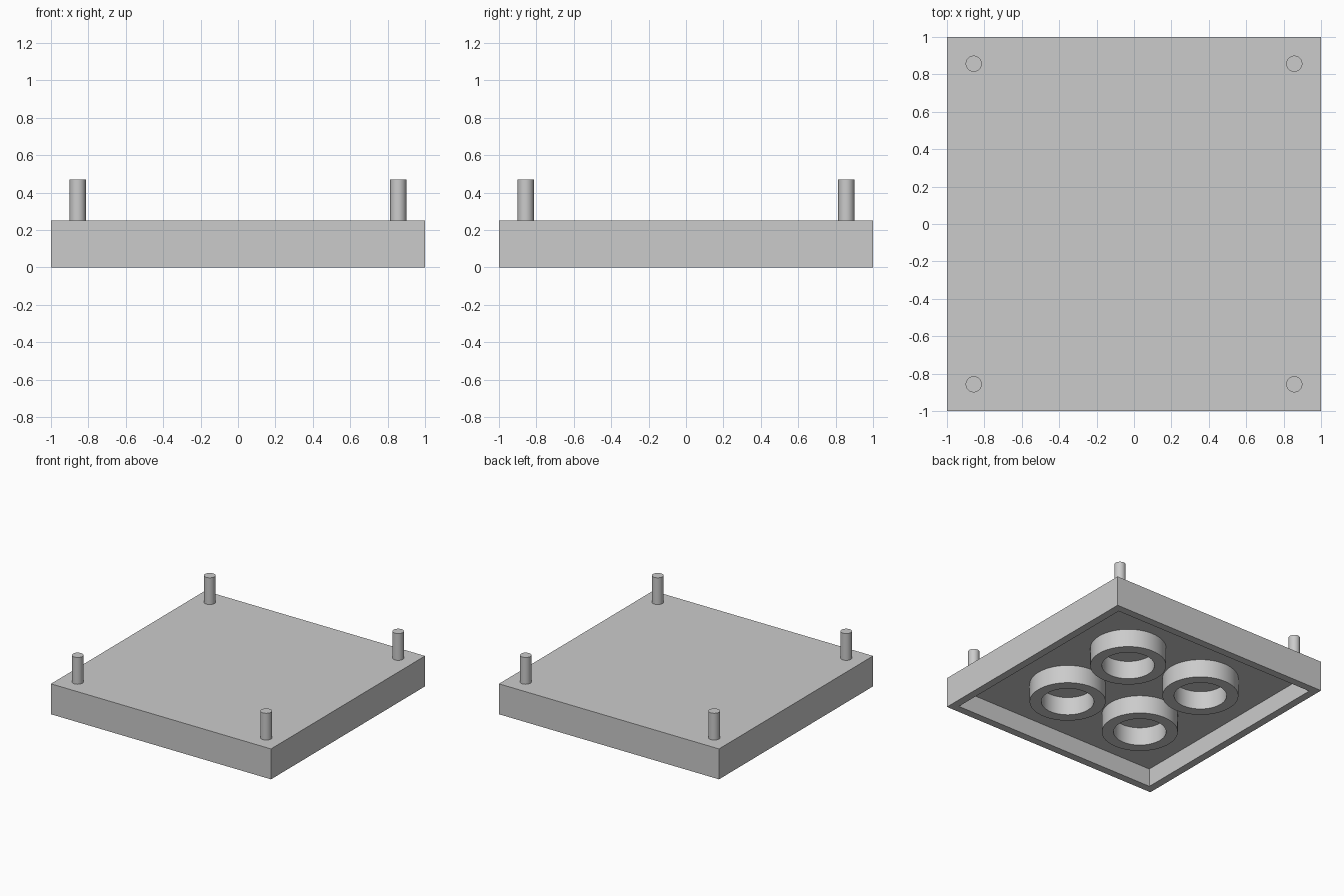
import bpy, bmesh, math
from mathutils import Matrix, Vector

cube = bpy.data.objects.get("Cube")
if cube:
    bpy.data.objects.remove(cube, do_unlink=True)

HEIGHT, WALL, DEPTH = 0.25, 0.09, 0.15
PIN_POS, PIN_R, PIN_TOP = 0.857, 0.043, 0.47
RING_POS, RING_OUT, RING_IN = 0.355, 0.286, 0.198

grey = bpy.data.materials.new("grey")
grey.use_nodes = True
colour = (0.6, 0.6, 0.6, 1)
grey.diffuse_color = colour
grey.node_tree.nodes["Principled BSDF"].inputs["Base Color"].default_value = colour


def finish(name, bm, location=(0, 0, 0), smooth=False):
    bmesh.ops.recalc_face_normals(bm, faces=bm.faces)
    mesh = bpy.data.meshes.new(name)
    bm.to_mesh(mesh)
    bm.free()
    mesh.materials.append(grey)
    obj = bpy.data.objects.new(name, mesh)
    obj.location = location
    bpy.context.collection.objects.link(obj)
    if smooth:
        bpy.ops.object.select_all(action='DESELECT')
        obj.select_set(True)
        bpy.context.view_layer.objects.active = obj
        bpy.ops.object.shade_smooth_by_angle(angle=math.radians(30))
    return obj


# Square plate, hollowed from below
bm = bmesh.new()
bmesh.ops.create_cube(bm, size=1, matrix=Matrix.Translation((0, 0, HEIGHT / 2))
                      @ Matrix.Diagonal((2, 2, HEIGHT, 1)))
bottom = min(bm.faces, key=lambda f: f.calc_center_median().z)
bmesh.ops.inset_region(bm, faces=[bottom], thickness=WALL)
ceiling = bmesh.ops.extrude_discrete_faces(bm, faces=[bottom])["faces"][0]
bmesh.ops.translate(bm, verts=ceiling.verts, vec=(0, 0, DEPTH))
finish("plate", bm)


# Upright locating pin, standing on the plate
def pin(name, x, y):
    bm = bmesh.new()
    length = PIN_TOP - HEIGHT + 0.02
    bmesh.ops.create_cone(bm, cap_ends=True, segments=48, radius1=PIN_R,
                          radius2=PIN_R, depth=length)
    finish(name, bm, (x, y, PIN_TOP - length / 2), smooth=True)


# Open tube under the plate, spun from a rectangular section
def ring(name, x, y):
    bm = bmesh.new()
    top = DEPTH + 0.01
    section = [(RING_IN, 0), (RING_OUT, 0), (RING_OUT, top), (RING_IN, top)]
    verts = [bm.verts.new((r, 0, z)) for r, z in section]
    edges = [bm.edges.new((verts[i], verts[(i + 1) % 4])) for i in range(4)]
    bmesh.ops.spin(bm, geom=verts + edges, cent=(0, 0, 0), axis=(0, 0, 1),
                   angle=math.tau, steps=64, use_merge=True)
    bmesh.ops.remove_doubles(bm, verts=bm.verts, dist=0.0001)
    finish(name, bm, (x, y, 0), smooth=True)


for sy, depth_name in ((-1, "front"), (1, "back")):
    for sx, side in ((-1, "right"), (1, "left")):
        pin(f"{depth_name}_{side}_pin", sx * PIN_POS, sy * PIN_POS)
        ring(f"{depth_name}_{side}_ring", sx * RING_POS, sy * RING_POS)
